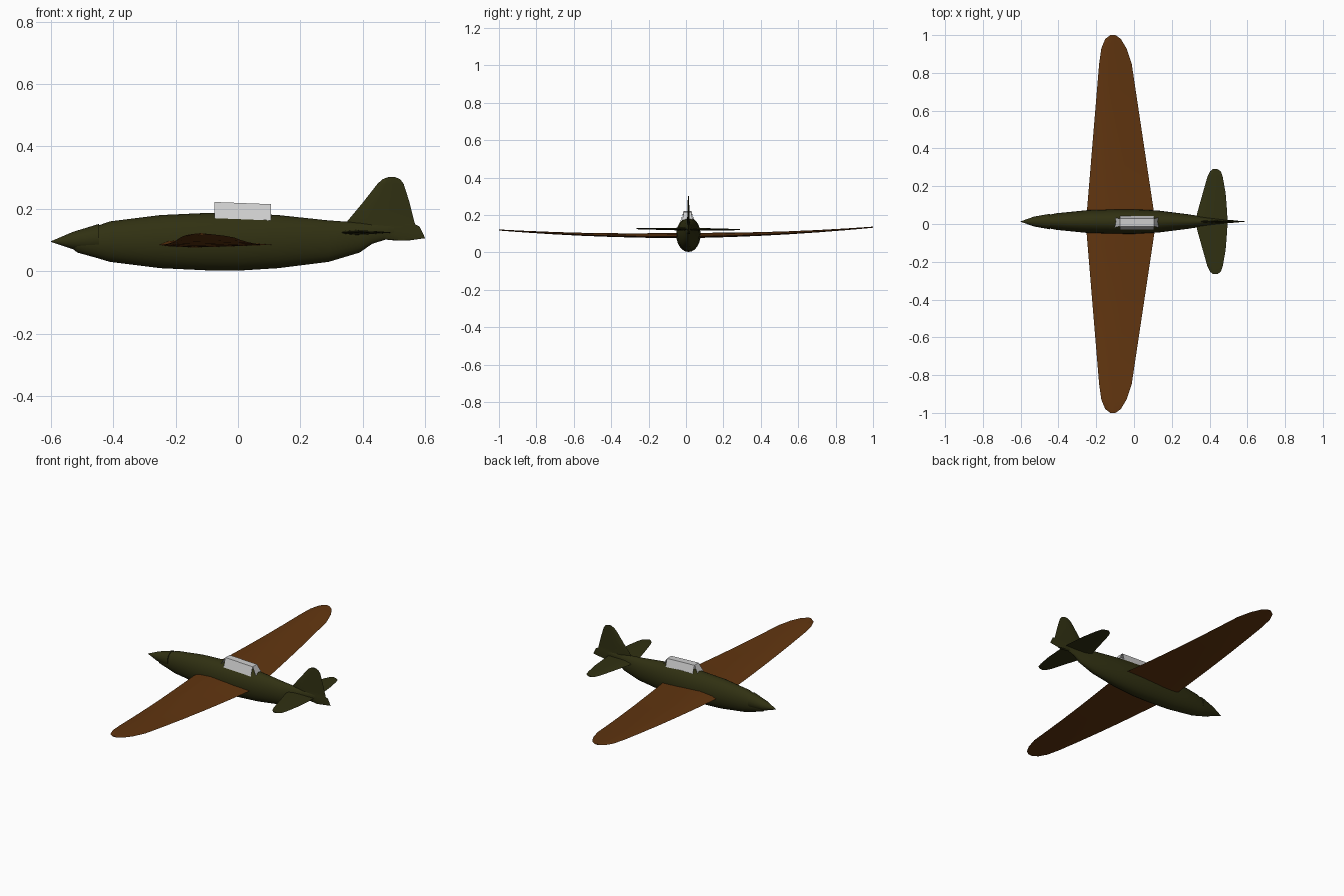
import bpy, bmesh, math
from mathutils import Vector

cube = bpy.data.objects.get("Cube")
if cube:
    bpy.data.objects.remove(cube, do_unlink=True)

MID = 0.013   # the body sits slightly to one side of the wing centre


def material(name, rgb, roughness=0.9):
    mat = bpy.data.materials.new(name)
    mat.use_nodes = True
    mat.diffuse_color = (*rgb, 1)
    bsdf = mat.node_tree.nodes["Principled BSDF"]
    bsdf.inputs["Base Color"].default_value = (*rgb, 1)
    bsdf.inputs["Roughness"].default_value = roughness
    return mat


olive = material("olive_green", (0.03, 0.03, 0.006))
brown = material("rust_brown", (0.12, 0.036, 0.005))
glass = material("pale_glass", (0.62, 0.62, 0.62))


def finish(name, bm, mat, angle=40):
    bmesh.ops.recalc_face_normals(bm, faces=bm.faces)
    mesh = bpy.data.meshes.new(name)
    bm.to_mesh(mesh)
    bm.free()
    mesh.materials.append(mat)
    obj = bpy.data.objects.new(name, mesh)
    bpy.context.collection.objects.link(obj)
    bpy.ops.object.select_all(action='DESELECT')
    obj.select_set(True)
    bpy.context.view_layer.objects.active = obj
    if angle:
        bpy.ops.object.shade_smooth_by_angle(angle=math.radians(angle))
    return obj


def loft(name, rings, mat):
    """Skin closed rings of points and cap both ends."""
    bm = bmesh.new()
    loops = [[bm.verts.new(p) for p in ring] for ring in rings]
    for a, b in zip(loops, loops[1:]):
        for i in range(len(a)):
            j = (i + 1) % len(a)
            bm.faces.new((a[i], a[j], b[j], b[i]))
    bm.faces.new(loops[0])
    bm.faces.new(loops[-1])
    return finish(name, bm, mat)


def oval(x, bottom, top, half, n=24):
    mid, high = (top + bottom) / 2, (top - bottom) / 2
    return [(x, MID + half * math.cos(2 * math.pi * i / n),
             mid + high * math.sin(2 * math.pi * i / n)) for i in range(n)]


def airfoil(front, back, thick, lower):
    """Section as (chord position, offset) pairs."""
    upper = [(0, 0), (0.08, 0.6), (0.3, 1), (0.6, 0.65), (1, 0)]
    under = [(t, -h * lower) for t, h in reversed(upper[1:-1])]
    return [(front + t * (back - front), h * thick) for t, h in upper + under]


# fuselage: x, bottom, top, half width
body = [(-0.53, 0.072, 0.12, 0.018), (-0.515, 0.06, 0.127, 0.024),
        (-0.45, 0.042, 0.146, 0.036), (-0.41, 0.03, 0.16, 0.044),
        (-0.25, 0.01, 0.18, 0.06), (-0.1, 0.003, 0.187, 0.065),
        (0, 0.002, 0.187, 0.065), (0.13, 0.01, 0.18, 0.058),
        (0.29, 0.03, 0.163, 0.038), (0.39, 0.06, 0.156, 0.022),
        (0.43, 0.088, 0.153, 0.015), (0.5, 0.11, 0.15, 0.006)]
loft("fuselage", [oval(*s) for s in body], olive)

# nose cone
loft("nose_cone", [oval(-0.6, 0.094, 0.096, 0.001),
                   oval(-0.53, 0.071, 0.126, 0.026),
                   oval(-0.445, 0.062, 0.152, 0.041)], olive)

# wing: distance from centre, leading edge, trailing edge
half_wing = [(y, -0.255 + 0.083 * y, 0.115 - 0.15 * y)
             for y in (0, 0.12, 0.25, 0.4, 0.55, 0.7, 0.85)]
half_wing += [(0.93, -0.173, -0.04), (0.98, -0.152, -0.07), (1, -0.125, -0.098)]
both = [(-y, a, b) for y, a, b in reversed(half_wing[1:])] + half_wing
loft("wing", [[(x, y, 0.085 + 0.041 * y * y + 0.0075 * y + h)
               for x, h in airfoil(a, b, 0.02 - 0.016 * abs(y), 0.45)]
              for y, a, b in both], brown)

# tailplane
half_tail = [(0, 0.325, 0.495), (0.05, 0.336, 0.493), (0.15, 0.364, 0.485),
             (0.235, 0.388, 0.47), (0.265, 0.402, 0.46), (0.277, 0.417, 0.443)]
both = [(-y, a, b) for y, a, b in reversed(half_tail[1:])] + half_tail
loft("tailplane", [[(x, y + MID, 0.124 - 0.0095 * y + h)
                    for x, h in airfoil(a, b, 0.008 - 0.018 * abs(y), 1)]
                   for y, a, b in both], olive)

# fin and rudder: height, leading edge, trailing edge
fin = [(0.099, 0.5, 0.55), (0.106, 0.43, 0.6), (0.143, 0.37, 0.582),
       (0.15, 0.36, 0.568), (0.16, 0.35, 0.565), (0.22, 0.4, 0.55),
       (0.28, 0.447, 0.531), (0.295, 0.463, 0.52), (0.302, 0.483, 0.503)]
loft("tail_fin", [[(x, MID + h, z)
                   for x, h in airfoil(a, b, 0.012 - 0.03 * z, 1)]
                  for z, a, b in fin], olive)

# canopy: flat roof, two sides and two sloping screens, with open corners
bm = bmesh.new()


def panel(*points):
    bm.faces.new([bm.verts.new(Vector((x, MID - 0.005 + y, z))) for x, y, z in points])


front, back = (-0.075, 0.222), (0.105, 0.215)
wide, narrow = 0.037, 0.02
for s in (-1, 1):
    panel((front[0], s * narrow, front[1]), (back[0], s * narrow, back[1]),
          (back[0], s * wide, 0.163), (front[0], s * wide, 0.17))
panel((front[0], -narrow, front[1]), (back[0], -narrow, back[1]),
      (back[0], narrow, back[1]), (front[0], narrow, front[1]))
for (x, z), foot in ((front, -0.105), (back, 0.13)):
    panel((x, -narrow, z), (x, narrow, z), (foot, 0.028, 0.172), (foot, -0.028, 0.172))
finish("canopy", bm, glass, angle=0)
